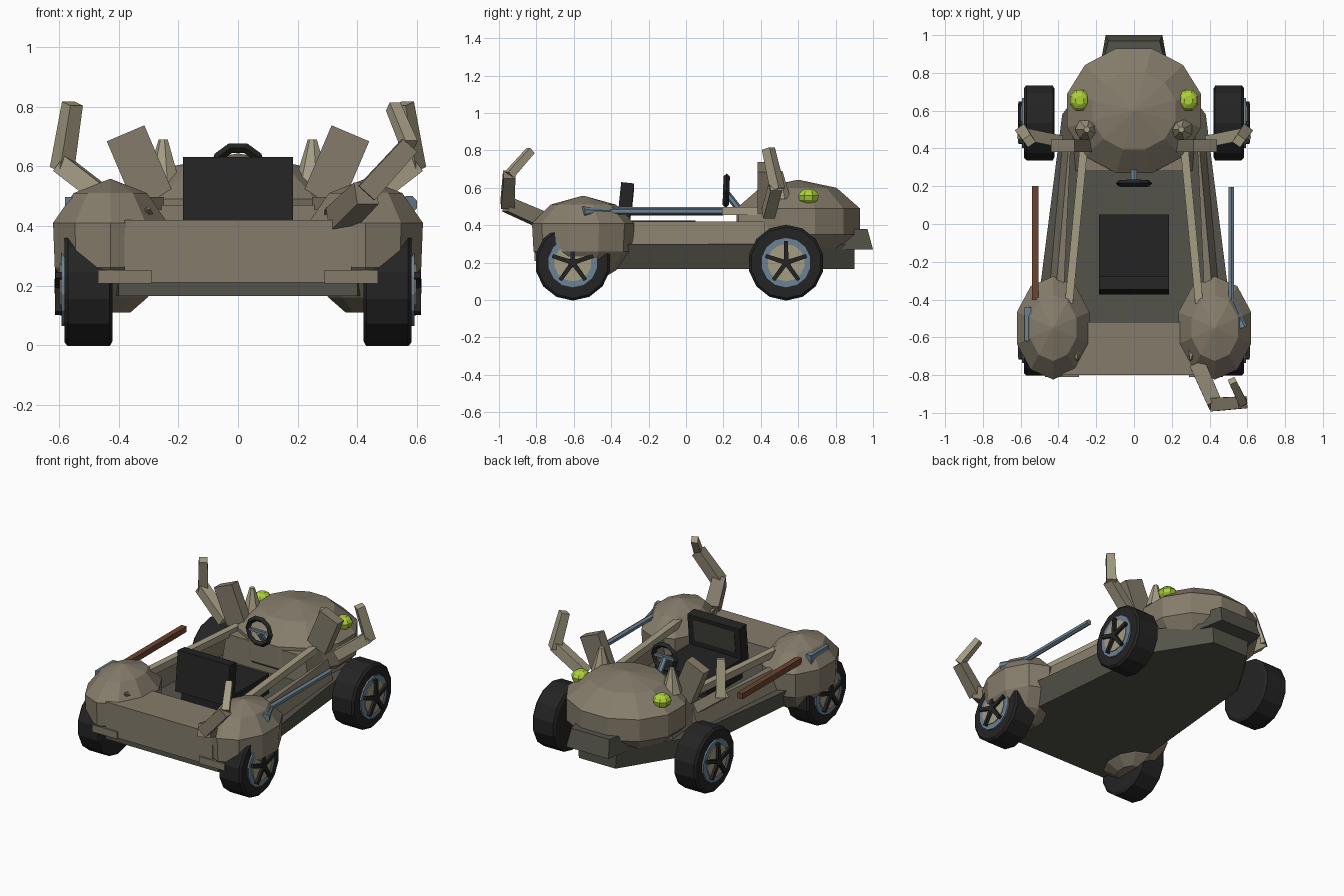
import bpy, bmesh, math
from mathutils import Vector, Matrix

if "Cube" in bpy.data.objects:
    bpy.data.objects.remove(bpy.data.objects["Cube"])

def srgb(r, g, b):
    lin = lambda c: ((c / 255 + 0.055) / 1.055) ** 2.4
    return (lin(r), lin(g), lin(b), 1)

MATS = {}
for name, rgb in {"taupe": (133, 124, 107), "dark_olive": (84, 84, 74), "tan": (165, 157, 132),
                  "black": (36, 36, 36), "panel_grey": (66, 67, 60), "steel_blue": (108, 130, 146),
                  "brown": (108, 68, 48), "lime": (172, 208, 56)}.items():
    MATS[name] = bpy.data.materials.new(name)
    MATS[name].diffuse_color = srgb(*rgb)

def loft(name, rings, mat):
    """Closed skin through a list of equal-length point rings."""
    bm = bmesh.new()
    vs = [[bm.verts.new(p) for p in ring] for ring in rings]
    n = len(rings[0])
    for a, b in zip(vs, vs[1:]):
        for i in range(n):
            j = (i + 1) % n
            bm.faces.new((a[i], a[j], b[j], b[i]))
    bm.faces.new(vs[0][::-1])
    bm.faces.new(vs[-1])
    bmesh.ops.recalc_face_normals(bm, faces=bm.faces)
    me = bpy.data.meshes.new(name)
    bm.to_mesh(me)
    bm.free()
    me.materials.append(MATS[mat])
    ob = bpy.data.objects.new(name, me)
    bpy.context.collection.objects.link(ob)
    return ob

def box(name, c, size, mat, rot=None):
    """Box at c with an optional rotation matrix."""
    rot = rot or Matrix.Identity(3)
    sx, sy, sz = (v / 2 for v in size)
    ring = lambda z: [Vector(c) + rot @ Vector(p) for p in
                      ((-sx, -sy, z), (sx, -sy, z), (sx, sy, z), (-sx, sy, z))]
    return loft(name, [ring(-sz), ring(sz)], mat)

def bar(name, a, b, r0, r1, mat, n=4):
    """Tapered n-sided bar from a to b."""
    a, b = Vector(a), Vector(b)
    d = (b - a).normalized()
    u = d.cross(Vector((0, 0, 1)))
    u = u.normalized() if u.length > 0.01 else Vector((1, 0, 0))
    v = d.cross(u)
    def ring(p, r):
        return [p + r * (math.cos(t) * u + math.sin(t) * v)
                for t in (2 * math.pi * (i + 0.5) / n for i in range(n))]
    return loft(name, [ring(a, r0), ring(b, r1)], mat)

def dome(name, cx, cy, rx, ry, profile, mat, n=10):
    """Faceted lump from (height, radius factor) pairs."""
    k = 1 / math.cos(math.pi / n)
    return loft(name, [[(cx + k * rx * f * math.cos(2 * math.pi * (i + 0.5) / n),
                         cy + k * ry * f * math.sin(2 * math.pi * (i + 0.5) / n), z)
                        for i in range(n)] for z, f in profile], mat)

def outline(pts, z):
    """Half outline (x, y) mirrored into a full ring."""
    return [(x, y, z) for x, y in pts] + [(-x, y, z) for x, y in reversed(pts)]

# Chassis pan, cockpit floor and tail block
loft("chassis", [outline([(.40, -.77), (.45, -.5), (.35, .55), (.13, .9)], .165),
                 outline([(.40, -.77), (.50, -.36), (.38, .58), (.14, .9)], .3)], "dark_olive")
loft("tail_block", [outline([(.20, .72), (.15, 1.0)], .27),
                    outline([(.20, .72), (.135, .97)], .38)], "dark_olive")

# Front deck, cockpit walls and cowl
loft("front_deck", [outline([(.38, -.80), (.40, -.52)], .21),
                    outline([(.38, -.80), (.40, -.52)], .42)], "taupe")
loft("cowl", [outline([(.31, .28), (.34, .62)], .29),
              outline([(.28, .28), (.31, .62)], .47)], "taupe")

HOOD = [(.27, .80), (.35, 1), (.49, 1), (.60, .62), (.642, .02)]
dome("hood", 0, .60, .355, .33, HOOD, "taupe", 12)

FENDER = [(.11, .35), (.16, .65), (.26, .97), (.41, 1), (.51, .64), (.557, .02)]

def wheel(label, s, cy):
    """Tyre, blue rim, pale hub face and five spokes."""
    def ring(x, r, n=14):
        return [(s * x, cy + r * math.cos(2 * math.pi * (i + .5) / n),
                 .2 + r * math.sin(2 * math.pi * (i + .5) / n)) for i in range(n)]
    loft(label + "_tyre", [ring(.42, .185), ring(.43, .203), ring(.57, .203), ring(.582, .19)], "black")
    loft(label + "_rim", [ring(.575, .135), ring(.592, .135)], "steel_blue")
    loft(label + "_hub", [ring(.585, .1), ring(.597, .1)], "tan")
    for k in range(5):
        t = math.pi / 2 + k * 2 * math.pi / 5
        bar(label + "_spoke", (s * .602, cy, .2),
            (s * .602, cy + .115 * math.cos(t), .2 + .115 * math.sin(t)), .018, .015, "black")
    loft(label + "_cap", [ring(.59, .026, 8), ring(.612, .022, 8)], "black")

for s, side in ((1, "right"), (-1, "left")):
    wheel("rear_" + side, s, .535)
    wheel("front_" + side, s, -.605)
    dome("fender_" + side, s * .428, -.55, .192, .26, FENDER, "taupe")
    # Cockpit side wall
    wall = lambda z, o: [(s * (.46 + o), -.53, z), (s * (.375 + o), .42, z),
                         (s * .335, .42, z), (s * .38, -.53, z)]
    loft("side_wall_" + side, [wall(.28, .01), wall(.42, -.03)], "taupe")
    # Rail above the wall
    bar("rail_" + side, (s * .345, -.42, .475), (s * .265, .42, .475), .03, .03, "tan")
    # Bumper strip
    box("bumper_" + side, (s * .38, -.79, .23), (.18, .04, .045), "taupe")
    # Small spike on the fender
    bar("fender_spike_" + side, (s * .31, -.66, .43), (s * .30, -.72, .46), .03, .006, "taupe", 5)
    # Ear plate, horn and bent arm
    box("ear_" + side, (s * .33, .415, .60), (.137, .065, .24), "taupe",
        Matrix.Rotation(s * math.radians(23), 3, 'Y'))
    bar("horn_" + side, (s * .25, .5, .54), (s * .25, .5, .69), .062, .016, "tan", 7)
    bar("arm_lower_" + side, (s * .40, .44, .46), (s * .595, .48, .61), .045, .045, "tan")
    bar("arm_upper_" + side, (s * .59, .49, .59), (s * .555, .44, .81), .042, .036, "tan")
    # Eye
    dome("eye_" + side, s * .288, .655, .052, .055,
         [(.512, .45), (.535, .9), (.56, 1), (.58, .75), (.593, .4)], "lime", 8)

# Three-part arm on the front corner
ARM = [(.34, -.75, .42), (.43, -.955, .51), (.575, -.945, .67), (.52, -.83, .80)]
for i, (a, b) in enumerate(zip(ARM, ARM[1:])):
    bar("corner_arm", a, b, (.06, .05, .032)[i], (.055, .045, .028)[i], ("taupe", "taupe", "tan")[i])

# Seat
box("seat_cushion", (0, -.13, .36), (.37, .36, .13), "black")
tilt = Matrix.Rotation(math.radians(-6), 3, 'X')
box("seat_back", (0, -.325, .50), (.37, .07, .255), "black", tilt)
box("seat_panel", (0, -.288, .53), (.29, .008, .14), "panel_grey", tilt)

# Steering wheel
bpy.ops.mesh.primitive_torus_add(major_segments=10, minor_segments=4, major_radius=.08,
                                 minor_radius=.017, location=(0, .215, .585),
                                 rotation=(math.radians(88), 0, 0))
bpy.context.object.name = "steering_wheel"
bpy.context.object.data.materials.append(MATS["black"])
bar("steering_column", (0, .21, .58), (0, .32, .44), .018, .018, "steel_blue", 6)
bar("steering_spoke", (-.075, .215, .585), (.075, .215, .585), .012, .012, "steel_blue")

# Side-mounted rods and their fittings
bar("side_rod", (.515, .195, .475), (.515, -.42, .475), .018, .018, "steel_blue", 6)
bar("rod_bell", (.515, -.40, .472), (.575, -.55, .472), .016, .03, "steel_blue", 8)
box("side_beam", (-.523, -.1, .47), (.036, .6, .036), "brown")
box("beam_fitting", (-.562, -.53, .47), (.036, .18, .055), "steel_blue")

for m in bpy.data.materials:
    if m.users and not m.is_grease_pencil:
        m.use_nodes = True
        m.node_tree.nodes["Principled BSDF"].inputs["Base Color"].default_value = m.diffuse_color
